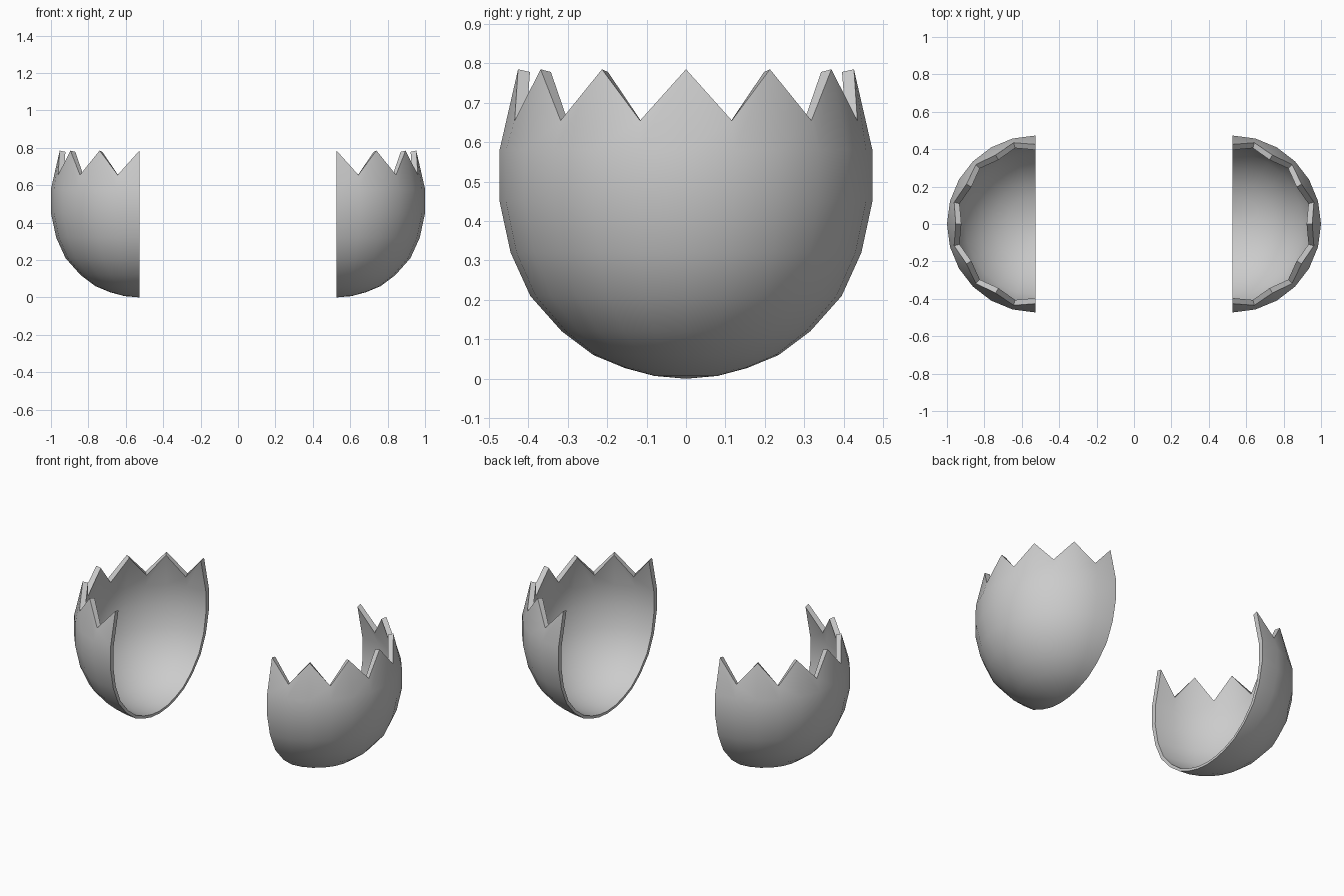
import bpy, bmesh, math
from mathutils import Vector

cube = bpy.data.objects.get("Cube")
if cube:
    bpy.data.objects.remove(cube, do_unlink=True)

shell_grey = bpy.data.materials.new("shell_grey")
shell_grey.use_nodes = True
COLOUR = (0.6, 0.6, 0.6, 1)
shell_grey.diffuse_color = COLOUR
shell_grey.node_tree.nodes["Principled BSDF"].inputs["Base Color"].default_value = COLOUR

CUT_X = 0.527          # distance of each cut plane from the middle
SEGMENTS = 12          # steps around each half shell
# (radius, height) from just above the base up to the widest band
BOWL = [(0.08, 0.007), (0.155, 0.027), (0.235, 0.06), (0.315, 0.12),
        (0.395, 0.21), (0.445, 0.32), (0.473, 0.45), (0.473, 0.58)]
PEAK, VALLEY = (0.426, 0.785), (0.45, 0.655)


def offset_profile(points):
    """Move a profile inwards; the wall is thicker towards the rim."""
    result = []
    for i, (r, z) in enumerate(points):
        before = points[max(i - 1, 0)]
        after = points[min(i + 1, len(points) - 1)]
        along = Vector((after[0] - before[0], after[1] - before[1])).normalized()
        wall = 0.015 + 0.016 * min(z / 0.6, 1)
        result.append((r - along.y * wall, z + along.x * wall))
    return result


def skin(bm, side, inner):
    """Revolve a half bowl with a zigzag top; return its columns of vertices."""
    columns = []
    base = bm.verts.new((side * CUT_X, 0, 0.015 if inner else 0))
    for i in range(SEGMENTS + 1):
        angle = math.pi * (i / SEGMENTS - 0.5)
        profile = BOWL + [VALLEY if i % 2 else PEAK]
        if inner:
            profile = offset_profile(profile)
        columns.append([base] + [
            bm.verts.new((side * (CUT_X + r * math.cos(angle)), r * math.sin(angle), z))
            for r, z in profile])
    for a, b in zip(columns, columns[1:]):
        bm.faces.new((base, a[1], b[1]))
        for k in range(1, len(a) - 1):
            bm.faces.new((a[k], a[k + 1], b[k + 1], b[k]))
    return columns


def bridge(bm, outer, inner):
    """Close the wall between matching outer and inner edges."""
    for k in range(len(outer) - 1):
        bm.faces.new((outer[k], outer[k + 1], inner[k + 1], inner[k]))


def half_shell(name, side):
    bm = bmesh.new()
    outer, inner = skin(bm, side, False), skin(bm, side, True)
    bridge(bm, [c[-1] for c in outer], [c[-1] for c in inner])   # zigzag rim
    for end in (0, -1):                                          # flat cut edge
        bridge(bm, outer[end], inner[end])
    bmesh.ops.recalc_face_normals(bm, faces=bm.faces[:])
    mesh = bpy.data.meshes.new(name)
    bm.to_mesh(mesh)
    bm.free()
    mesh.materials.append(shell_grey)
    obj = bpy.data.objects.new(name, mesh)
    bpy.context.collection.objects.link(obj)
    bpy.ops.object.select_all(action='DESELECT')
    obj.select_set(True)
    bpy.context.view_layer.objects.active = obj
    bpy.ops.object.shade_smooth_by_angle(angle=math.radians(35))


half_shell("left_half_shell", 1)
half_shell("right_half_shell", -1)
